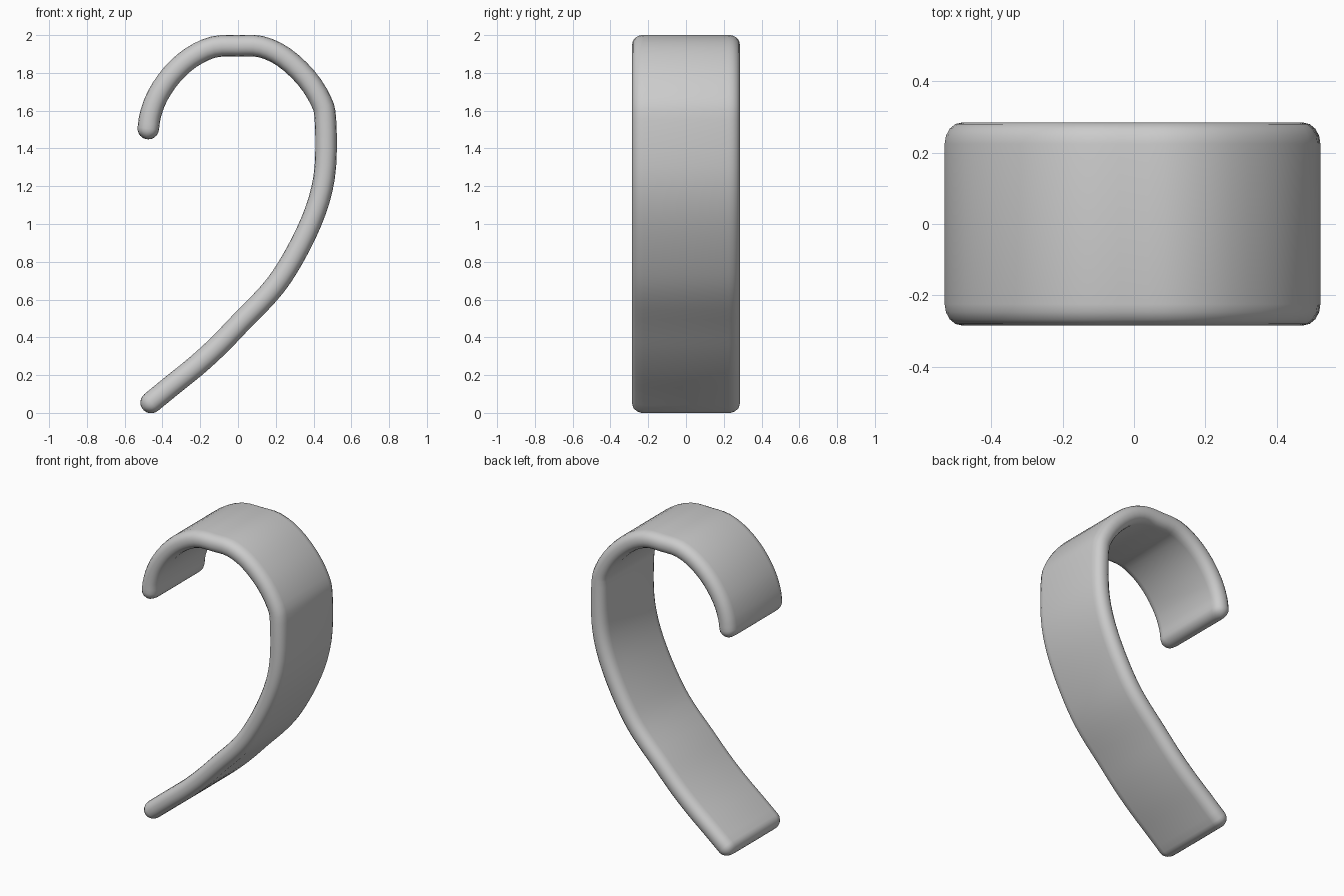
import bpy
import bmesh
from math import sin, cos, pi, radians
from mathutils import Vector

if "Cube" in bpy.data.objects:
    bpy.data.objects.remove(bpy.data.objects["Cube"], do_unlink=True)

HALF_WIDTH, HALF_THICK, EDGE = 0.285, 0.057, 0.06
CORNER_STEPS, END_STEPS, PATH_STEPS = 5, 5, 3

# Centre line of the band in the x-z plane, from the short tip to the long tip
path = [(-0.475, 1.505), (-0.463, 1.58), (-0.425, 1.68), (-0.35, 1.79),
        (-0.25, 1.88), (-0.13, 1.937), (0, 1.943), (0.12, 1.939),
        (0.24, 1.885), (0.36, 1.775), (0.44, 1.65), (0.463, 1.55),
        (0.463, 1.31), (0.43, 1.13), (0.36, 0.95), (0.26, 0.765),
        (0.165, 0.635), (0.02, 0.485), (-0.1, 0.36), (-0.22, 0.25),
        (-0.35, 0.145), (-0.46, 0.055)]


def smooth_path(points):
    """Catmull-Rom interpolation through the points."""
    p = [Vector((x, 0, z)) for x, z in points]
    p = [2 * p[0] - p[1]] + p + [2 * p[-1] - p[-2]]
    out = []
    for a, b, c, d in zip(p, p[1:], p[2:], p[3:]):
        for i in range(PATH_STEPS):
            t = i / PATH_STEPS
            out.append((2 * b + (c - a) * t + (2 * a - 5 * b + 4 * c - d) * t**2
                        + (3 * b - a - 3 * c + d) * t**3) / 2)
    return out + [p[-2]]


def add_ring(bm, centre, tangent, half_width, half_thick):
    """One rounded cross-section of the band."""
    normal = Vector((-tangent.z, 0, tangent.x))
    ring = []
    for quarter in range(4):
        mid = (quarter + 0.5) * pi / 2
        sy = 1 if cos(mid) > 0 else -1
        sn = 1 if sin(mid) > 0 else -1
        for i in range(CORNER_STEPS):
            a = (quarter + i / (CORNER_STEPS - 1)) * pi / 2
            y = sy * (half_width - EDGE) + EDGE * cos(a)
            n = half_thick * (0.14 * sn + 0.86 * sin(a))
            ring.append(bm.verts.new(centre + normal * n + Vector((0, y, 0))))
    return ring


centres = smooth_path(path)
tangents = [(centres[min(i + 1, len(centres) - 1)] - centres[max(i - 1, 0)]).normalized()
            for i in range(len(centres))]
sections = [(c, t, HALF_WIDTH, HALF_THICK) for c, t in zip(centres, tangents)]


def rounded_end(centre, tangent, sign):
    """Shrinking sections that round off one tip."""
    result = []
    for i in range(1, END_STEPS + 1):
        a = radians(82) * i / END_STEPS
        result.append((centre + tangent * sign * HALF_THICK * sin(a), tangent,
                       HALF_WIDTH - EDGE * (1 - cos(a)), HALF_THICK * cos(a)))
    return result


sections = (rounded_end(centres[0], tangents[0], -1)[::-1] + sections
            + rounded_end(centres[-1], tangents[-1], 1))

# Sweep the sections into one closed band
bm = bmesh.new()
rings = [add_ring(bm, *s) for s in sections]
for r0, r1 in zip(rings, rings[1:]):
    for i in range(len(r0)):
        j = (i + 1) % len(r0)
        bm.faces.new((r0[i], r0[j], r1[j], r1[i]))
bm.faces.new(rings[0])
bm.faces.new(rings[-1])
bmesh.ops.recalc_face_normals(bm, faces=bm.faces)
mesh = bpy.data.meshes.new("curved_band")
bm.to_mesh(mesh)
bm.free()

band = bpy.data.objects.new("curved_band", mesh)
bpy.context.collection.objects.link(band)

# Plain grey finish
grey = bpy.data.materials.new("light_grey")
grey.use_nodes = True
colour = (0.6, 0.6, 0.6, 1)
grey.diffuse_color = colour
grey.node_tree.nodes["Principled BSDF"].inputs["Base Color"].default_value = colour
mesh.materials.append(grey)

bpy.ops.object.select_all(action="DESELECT")
band.select_set(True)
bpy.context.view_layer.objects.active = band
bpy.ops.object.shade_smooth_by_angle(angle=radians(50))
